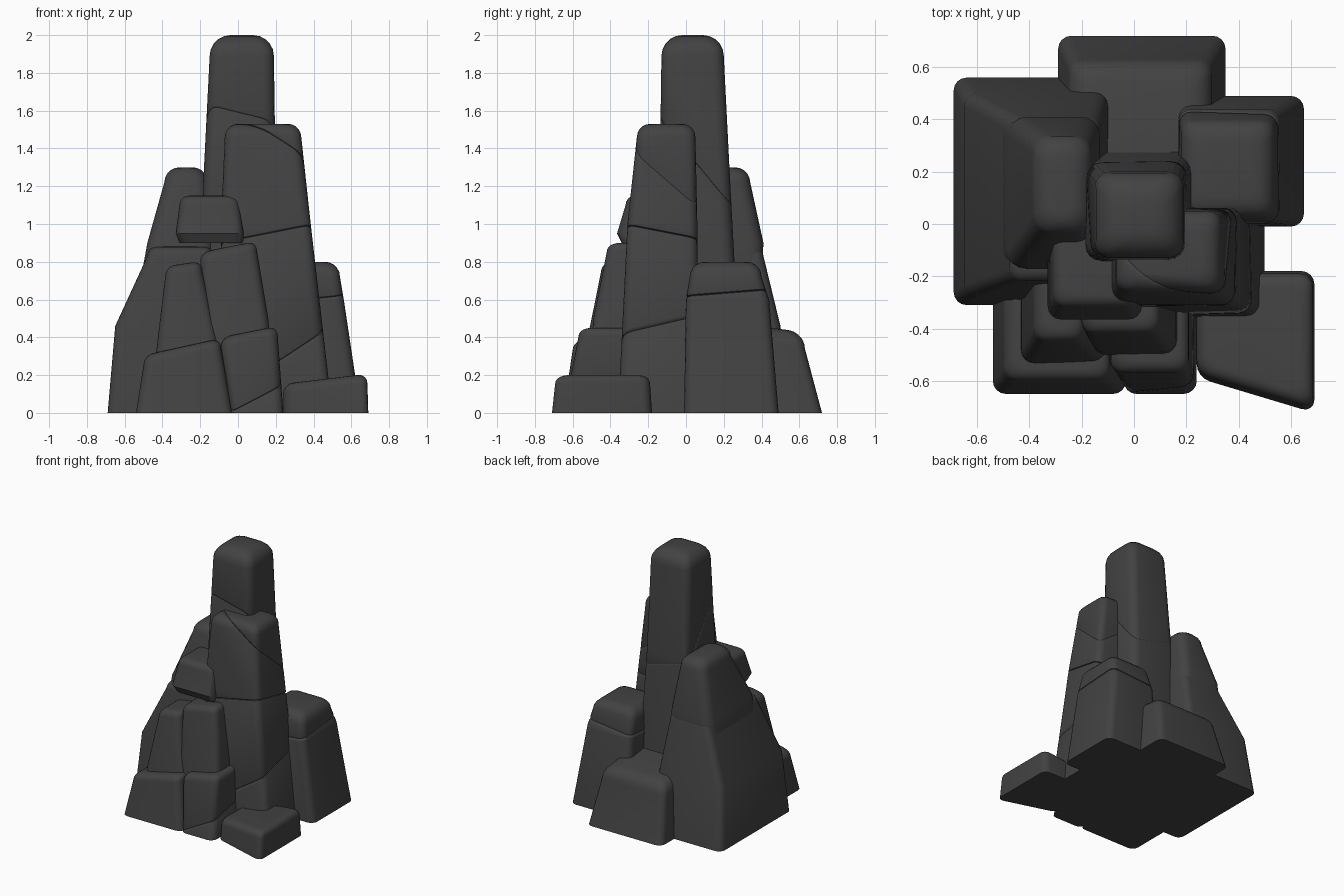
import bpy, bmesh, math
from mathutils import Vector

if "Cube" in bpy.data.objects:
    bpy.data.objects.remove(bpy.data.objects["Cube"])

stone = bpy.data.materials.new("dark_grey_stone")
stone.diffuse_color = (0.055, 0.055, 0.055, 1)
stone.use_nodes = True
stone.node_tree.nodes["Principled BSDF"].inputs["Base Color"].default_value = stone.diffuse_color


def ring(bm, rect, z, corner, shape):
    """One rounded-rectangle cross-section."""
    x0, x1, y0, y1 = rect
    c = min(corner, (x1 - x0) * 0.45, (y1 - y0) * 0.45)
    centres = [(x1 - c, y1 - c), (x0 + c, y1 - c), (x0 + c, y0 + c), (x1 - c, y0 + c)]
    verts = []
    for q, (cx, cy) in enumerate(centres):
        for k in range(5):
            a = math.pi / 2 * (q + k / 4)
            p = Vector((cx + c * math.cos(a), cy + c * math.sin(a), z))
            verts.append(bm.verts.new(shape(p)))
    return verts


def crack(bm, point, normal):
    """Split a solid in two along a plane and round both rims."""
    halves = []
    for side in (1, -1):
        half = bm.copy()
        res = bmesh.ops.bisect_plane(
            half, geom=half.verts[:] + half.edges[:] + half.faces[:], dist=1e-4,
            plane_co=point, plane_no=Vector(normal) * side, clear_outer=True)
        rim = [e for e in res["geom_cut"] if isinstance(e, bmesh.types.BMEdge)]
        if rim:
            verts = list({v for e in rim for v in e.verts})
            bmesh.ops.holes_fill(half, edges=rim, sides=0)
            bmesh.ops.remove_doubles(half, verts=verts, dist=0.006)
            rim = [e for e in half.edges if all(
                abs((v.co - Vector(point)).dot(Vector(normal).normalized())) < 1e-3
                for v in e.verts)]
            bmesh.ops.bevel(half, geom=rim, offset=0.014, offset_type='OFFSET',
                            segments=2, profile=0.5, affect='EDGES', clamp_overlap=True)
        if half.faces:
            halves.append(half)
    bm.free()
    return halves


def rock(name, sections, r=0.06, corner=0.05, tilt=(0, 0), cracks=(), warp=None):
    """Tapered boulder: sections are (z, x0, x1, y0, y1); r rounds the top."""
    bm = bmesh.new()
    ztop, top = sections[-1][0], sections[-1][1:]
    cx, cy = (top[0] + top[1]) / 2, (top[2] + top[3]) / 2

    def shaped(tilted):
        def f(p):
            if tilted:
                p.z += tilt[0] * (p.x - cx) + tilt[1] * (p.y - cy)
            return warp(p) if warp else p
        return f

    rings = [ring(bm, s[1:], s[0], corner, shaped(False)) for s in sections[:-1]]
    for k in range(6):
        a = math.pi / 2 * k / 5
        d = r * (1 - math.cos(a))
        rect = (top[0] + d, top[1] - d, top[2] + d, top[3] - d)
        rings.append(ring(bm, rect, ztop - r + r * math.sin(a), corner, shaped(True)))
    n = len(rings[0])
    for a, b in zip(rings, rings[1:]):
        for i in range(n):
            j = (i + 1) % n
            bm.faces.new((a[i], a[j], b[j], b[i]))
    bm.faces.new(rings[0][::-1])
    bm.faces.new(rings[-1])

    pieces = [bm]
    for point, normal in cracks:
        pieces = [h for p in pieces for h in crack(p, point, normal)]
    for i, p in enumerate(pieces):
        bmesh.ops.recalc_face_normals(p, faces=p.faces[:])
        mesh = bpy.data.meshes.new(name)
        p.to_mesh(mesh)
        p.free()
        mesh.materials.append(stone)
        ob = bpy.data.objects.new(name if i == 0 else f"{name}_{i + 1}", mesh)
        bpy.context.collection.objects.link(ob)
        bpy.context.view_layer.objects.active = ob
        ob.select_set(True)
        bpy.ops.object.shade_smooth_by_angle(angle=math.radians(40))
        ob.select_set(False)


# Tall columns
rock("spire", [(0, -.20, .25, -.16, .30), (1.2, -.185, .20, -.14, .235),
               (2.0, -.15, .19, -.13, .20)], r=.11, corner=.06,
     cracks=[((0, .03, 1.4), (.25, 1.2, 1))])
rock("right_column", [(0, -.10, .50, -.36, .07), (1.0, -.09, .385, -.31, .06),
                      (1.53, -.07, .335, -.26, .05)], r=.07,
     cracks=[((.34, -.26, 1.37), (.7, .8, 1)), ((.2, -.3, .96), (-.2, .2, 1)),
             ((.35, -.34, .36), (-.65, -.25, 1))])
rock("back_left_boulder", [(.5, -.48, -.13, -.12, .34), (.68, -.52, -.12, -.17, .40),
                           (.9, -.48, -.13, -.17, .41), (1.3, -.39, -.16, -.04, .34)],
     r=.08, corner=.07)

# Rocks round the middle
rock("left_rock", [(0, -.69, -.10, -.31, .56), (.46, -.65, -.10, -.28, .50),
                   (.88, -.48, -.13, -.22, .41)], r=.05)
rock("right_rock", [(0, .17, .65, -.01, .49), (.6, .17, .56, 0, .44),
                    (.8, .18, .54, .02, .40)], r=.08,
     cracks=[((.4, .2, .62), (-.1, -.08, 1))])
rock("front_middle_column", [(0, -.15, .20, -.53, 0), (.5, -.17, .16, -.49, 0),
                             (.88, -.20, .10, -.42, 0)], r=.05, tilt=(.2, 0))
rock("front_left_column", [(0, -.45, -.06, -.56, 0), (.35, -.43, -.10, -.53, 0),
                           (.79, -.385, -.19, -.45, 0)], r=.05, tilt=(.15, 0))
rock("front_ledge", [(.90, -.31, .03, -.34, 0), (.95, -.33, .03, -.365, 0),
                     (1.15, -.31, .01, -.32, 0)], r=.05)

# Low rocks at the foot
rock("back_foot", [(0, -.29, .35, .10, .72), (.46, -.25, .30, .10, .63)],
     r=.09, tilt=(0, -.12))
rock("front_left_foot", [(0, -.54, -.03, -.65, -.10), (.35, -.50, -.09, -.60, -.10)],
     r=.05, tilt=(.22, 0))
rock("front_middle_foot", [(0, -.04, .24, -.65, -.10), (.43, -.09, .21, -.57, -.10)],
     r=.05, tilt=(.2, 0), cracks=[((.1, -.6, .08), (-.5, -.2, 1))])


def slant_front(p):
    if p.y < -.4:
        p.y -= .3 * (p.x - .465)
    return p


rock("front_right_slab", [(0, .24, .69, -.655, -.18), (.18, .24, .685, -.64, -.19)],
     r=.05, tilt=(.12, 0), warp=slant_front)
